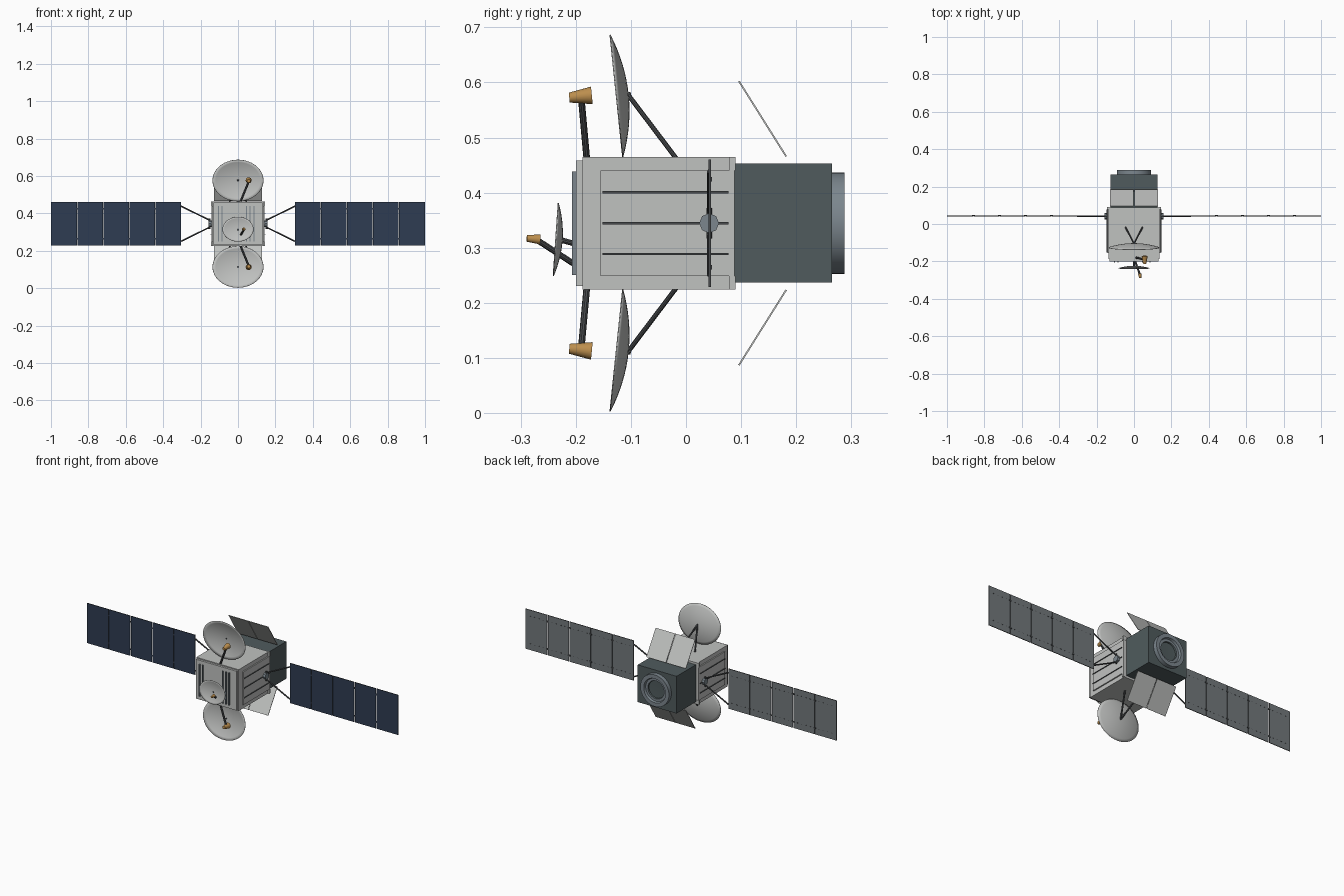
import bpy, bmesh, math
from mathutils import Vector

cube = bpy.data.objects.get("Cube")
if cube:
    bpy.data.objects.remove(cube, do_unlink=True)

MID = 0.3445  # height of the mirror plane


def material(name, r, g, b):
    m = bpy.data.materials.new(name)
    m.use_nodes = True
    m.diffuse_color = (r, g, b, 1)
    node = next(n for n in m.node_tree.nodes if n.type == 'BSDF_PRINCIPLED')
    node.inputs["Base Color"].default_value = (r, g, b, 1)
    node.inputs["Roughness"].default_value = 0.6
    return m


LIGHT = material("light grey", 0.53, 0.54, 0.53)
DARK = material("dark slate", 0.08, 0.105, 0.11)
STEEL = material("steel grey", 0.2, 0.24, 0.27)
STRUT = material("strut grey", 0.065, 0.07, 0.075)
BLUE = material("solar blue", 0.028, 0.045, 0.085)
BACK = material("panel back grey", 0.17, 0.19, 0.2)
GOLD = material("gold", 0.5, 0.27, 0.075)


def finish(name, bm, mats, smooth=False, rule=None):
    bmesh.ops.recalc_face_normals(bm, faces=bm.faces)
    me = bpy.data.meshes.new(name)
    if rule:
        for f in bm.faces:
            f.material_index = rule(f)
    bm.to_mesh(me)
    bm.free()
    for m in mats:
        me.materials.append(m)
    if smooth:
        me.shade_smooth()
        me.set_sharp_from_angle(angle=math.radians(35))
    ob = bpy.data.objects.new(name, me)
    bpy.context.collection.objects.link(ob)
    return ob


def box(name, x, y, z, *mats, rule=None):
    """Box from its (min, max) ranges."""
    bm = bmesh.new()
    bmesh.ops.create_cube(bm, size=1)
    for v in bm.verts:
        v.co = [sum(r) / 2 + c * (r[1] - r[0]) for r, c in zip((x, y, z), v.co)]
    return finish(name, bm, mats, rule=rule)


def rod(name, a, b, mat, r1, r2=None, sides=10):
    """Straight or tapered rod from a to b."""
    a, b = Vector(a), Vector(b)
    bm = bmesh.new()
    bmesh.ops.create_cone(bm, cap_ends=True, segments=sides, radius1=r1,
                          radius2=r2 or r1, depth=(b - a).length)
    rot = (b - a).to_track_quat('Z', 'Y')
    for v in bm.verts:
        v.co = rot @ v.co + (a + b) / 2
    return finish(name, bm, [mat], smooth=sides > 8)


def dish(name, centre, half_width, up, axis, depth, rings=8, sides=48):
    """Elliptical parabolic shell with its rim centred on centre."""
    c, up, axis = Vector(centre), Vector(up), Vector(axis).normalized()
    bm = bmesh.new()
    apex = bm.verts.new(c - axis * depth)
    prev = None
    for i in range(1, rings + 1):
        r = i / rings
        ring = []
        for k in range(sides):
            t = math.tau * k / sides
            ring.append(bm.verts.new(
                c + r * (Vector((half_width * math.cos(t), 0, 0)) + up * math.sin(t))
                + axis * depth * (r * r - 1)))
        for k in range(sides):
            n = (k + 1) % sides
            if prev:
                bm.faces.new((prev[k], prev[n], ring[n], ring[k]))
            else:
                bm.faces.new((apex, ring[n], ring[k]))
        prev = ring
    ob = finish(name, bm, [LIGHT], smooth=True)
    mod = ob.modifiers.new("shell", 'SOLIDIFY')
    mod.thickness = 0.002
    mod.offset = 0
    return ob


def lathe(name, profile, mats, rule, sides=48):
    """Turn (radius, y) points about the y axis at mid height."""
    bm = bmesh.new()
    vs = [bm.verts.new((r, y, MID)) for r, y in profile]
    es = [bm.edges.new(p) for p in zip(vs, vs[1:])]
    bmesh.ops.spin(bm, geom=vs + es, cent=(0, 0, MID), axis=(0, 1, 0),
                   angle=math.tau, steps=sides)
    bmesh.ops.remove_doubles(bm, verts=bm.verts, dist=0.0001)
    return finish(name, bm, mats, True, rule)


def zspan(half):
    return (MID - half, MID + half)


# Main body, front plate and rear housing
box("body", (-.136, .136), (-.188, .088), zspan(.12), LIGHT)
box("front_plate", (-.13, .13), (-.2, -.188), zspan(.114), LIGHT)
box("rear_housing", (-.125, .125), (.088, .265), zspan(.108), DARK)
for i, x in enumerate((-.105, -.085, .045, .065, .085)):
    box(f"front_slat_{i}", (x - .003, x + .003), (-.207, -.2), zspan(.094), STEEL)

# Engine ring with recessed centre
lathe("engine_ring",
      [(.092, .262), (.092, .288), (.07, .288), (.066, .276), (.052, .276),
       (.05, .268), (0, .266)],
      [STEEL, DARK], lambda f: int(math.hypot(f.calc_center_median().x,
                                              f.calc_center_median().z - MID) < .051))


def panel_side(f):
    # front face blue, back face grey, edges dark
    return 0 if f.normal.y < -.5 else 1 if f.normal.y > .5 else 2


for side, s in (("left", 1), ("right", -1)):
    def sx(a, b):
        return tuple(sorted((a * s, b * s)))

    # Side plate with ribs and rear corner tabs
    box(f"{side}_side_plate", sx(.135, .143), (-.155, .088), zspan(.096), LIGHT)
    for i in (-1, 0, 1):
        z = MID + i * .056
        box(f"{side}_side_rib_{i + 2}", sx(.142, .147), (-.152, .077),
            (z - .002, z + .002), STRUT)
    for label, t in (("upper", 1), ("lower", -1)):
        z = MID + t * .108
        box(f"{side}_{label}_tab", sx(.13, .145), (.078, .09), (z - .012, z + .012), LIGHT)
        # Wing yoke
        rod(f"{side}_{label}_yoke_arm", (s * .15, .042, MID + t * .018),
            (s * .305, .042, MID + t * .094), STRUT, .004)
    rod(f"{side}_hub", (s * .14, .042, MID), (s * .158, .042, MID), STEEL, .018, sides=8)
    rod(f"{side}_yoke_foot", (s * .153, .042, MID - .028), (s * .153, .042, MID + .028),
        STRUT, .005)

    # Solar wing of five hinged panels
    width = .139
    for i in range(5):
        x = .305 + i * width
        box(f"{side}_solar_panel_{i + 1}", sx(x, x + width - (.004 if i < 4 else 0)),
            (.041, .045), zspan(.116), BLUE, BACK, STRUT, rule=panel_side)
        for t in (-1, 1):
            z = MID + t * .08
            if i < 4:
                h = x + width
                box(f"{side}_hinge", sx(h - .01, h + .006), (.043, .047),
                    (z - .004, z + .004), STRUT)
            for k in range(4):
                d = x + .02 + k * .028
                box(f"{side}_panel_clip", sx(d, d + .008), (.045, .0458),
                    (z - .0015, z + .0015), STRUT)

# Upper and lower antennas and radiator flaps, mirrored about mid height
for label, t in (("upper", 1), ("lower", -1)):
    def P(x, y, h):
        return (x, y, MID + t * h)

    dish(f"{label}_dish", P(0, -.1265, .231), .136,
         (0, -.0115, t * .111), (0, -1, -t * .105), .0215)
    rod(f"{label}_dish_pin", P(0, -.1, .2335), P(0, -.108, .2325), STRUT, .005)
    for s in (-1, 1):
        rod(f"{label}_dish_strut", P(0, -.105, .233), P(s * .045, -.018, .118), STRUT, .0045)
        # Thin slanted radiator sheet
        bm = bmesh.new()
        bm.faces.new([bm.verts.new(P(s * x, y, h)) for x, y, h in
                      ((.0015, .182, .121), (.127, .182, .121),
                       (.127, .096, .258), (.0015, .096, .258))])
        flap = finish(f"{label}_radiator_flap", bm, [LIGHT])
        mod = flap.modifiers.new("sheet", 'SOLIDIFY')
        mod.thickness = .003
        mod.offset = 0
    rod(f"{label}_feed_boom", P(.012, -.18, .115), P(.057, -.19, .225), STRUT, .006)
    rod(f"{label}_feed_horn", P(.057, -.212, .228), P(.057, -.171, .232), GOLD,
        .009, .016, 20)

# Small front antenna
dish("front_dish", (0, -.2365, .315), .083, (0, .0045, .066), (0, -1, .07), .0115)
rod("front_dish_mount", (0, -.198, .306), (0, -.227, .314), STRUT, .005)
rod("front_feed_boom", (.005, -.195, .265), (.032, -.272, .315), STRUT, .0055)
rod("front_feed_horn", (.033, -.289, .317), (.031, -.265, .315), GOLD, .006, .009, 20)
